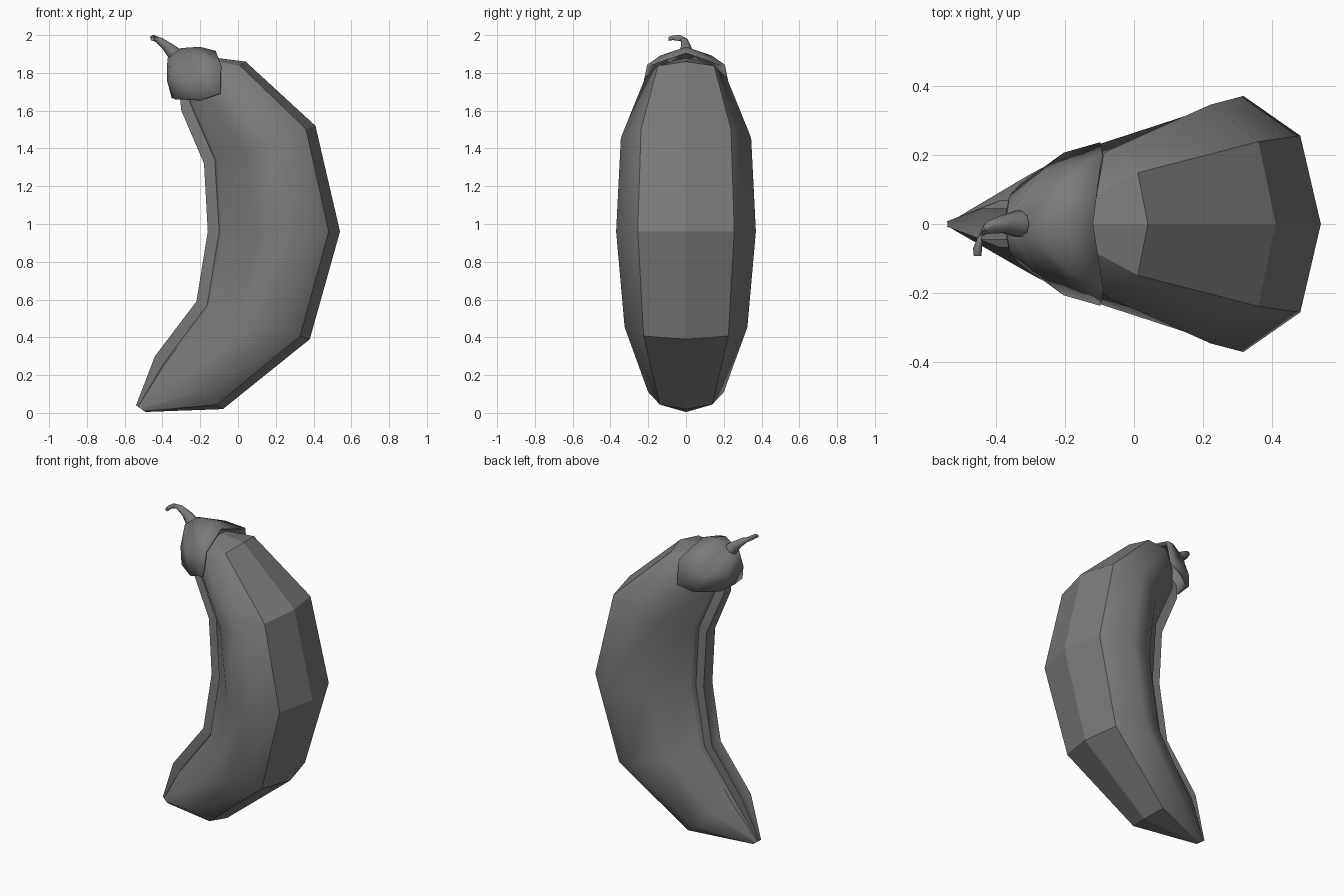
import bpy, bmesh, math
from mathutils import Vector

cube = bpy.data.objects.get("Cube")
if cube:
    bpy.data.objects.remove(cube)

grey = bpy.data.materials.new("mid grey")
grey.use_nodes = True
grey.diffuse_color = (0.2, 0.2, 0.2, 1)
grey.node_tree.nodes["Principled BSDF"].inputs["Base Color"].default_value = (0.2, 0.2, 0.2, 1)


def loft(name, rings, flat_columns=(), sharp_columns=(), cap_start=True, cap_end=True):
    """Skin closed rings of equal size; columns count round the ring."""
    bm = bmesh.new()
    rows = [[bm.verts.new(p) for p in ring] for ring in rings]
    n = len(rows[0])
    for a, b in zip(rows, rows[1:]):
        for k in range(n):
            j = (k + 1) % n
            face = bm.faces.new((a[k], a[j], b[j], b[k]))
            face.smooth = k not in flat_columns
        for k in sharp_columns:
            bm.edges.get((a[k], b[k])).smooth = False
    if cap_start:
        bm.faces.new(rows[0][::-1])
    if cap_end:
        bm.faces.new(rows[-1])
    bmesh.ops.recalc_face_normals(bm, faces=bm.faces)
    mesh = bpy.data.meshes.new(name)
    bm.to_mesh(mesh)
    bm.free()
    mesh.materials.append(grey)
    obj = bpy.data.objects.new(name, mesh)
    bpy.context.collection.objects.link(obj)
    return obj


# Pod body: faceted outer back, smooth cheeks, narrow raised seam on the inside
def pod_ring(ox, oz, ix, iz, width, seam):
    outer, inner = Vector((ox, 0, oz)), Vector((ix, 0, iz))
    length = (inner - outer).length
    groove = 1 - min(0.06 / length, 0.2)
    half = [(0.085, 0.69 * width), (0.32, width), (0.63, 0.7 * width),
            (groove - 0.015, seam * 1.5), (groove, seam * 0.9), (1, seam)]
    profile = [(0, 0)] + half + [(0.98, 0)] + [(t, -y) for t, y in reversed(half)]
    return [outer.lerp(inner, t) + Vector((0, y, 0)) for t, y in profile]


stations = [
    (-0.49, 0.005, -0.54, 0.04, 0.018, 0.008),
    (-0.08, 0.02, -0.44, 0.30, 0.20, 0.045),
    (0.38, 0.39, -0.22, 0.59, 0.325, 0.045),
    (0.54, 0.96, -0.16, 0.96, 0.37, 0.045),
    (0.41, 1.52, -0.18, 1.32, 0.345, 0.045),
    (0.04, 1.86, -0.30, 1.60, 0.215, 0.04),
    (-0.12, 1.88, -0.31, 1.70, 0.10, 0.025),
]
loft("pod_body", [pod_ring(*s) for s in stations],
     flat_columns=(0, 13), sharp_columns=(1, 13, 4, 10, 5, 9, 6, 8))


# Stem cap: draped rim rising to a thin neck
axis_side, across = Vector((0.8, 0, 0.6)), Vector((0, 1, 0))


def circle(centre, radius, side=axis_side, other=across, count=10):
    return [Vector(centre) + radius * (math.cos(a) * side + math.sin(a) * other)
            for a in (math.tau * k / count for k in range(count))]


rim_half = [(-0.09, 0.2, 1.84), (-0.095, 0.23, 1.69),
            (-0.2, 0.2, 1.655), (-0.325, 0.11, 1.66)]
rim = ([Vector((-0.12, 0, 1.91))] + [Vector(p) for p in rim_half]
       + [Vector((-0.345, 0, 1.67))]
       + [Vector((x, -y, z)) for x, y, z in reversed(rim_half)])
neck = circle((-0.335, 0, 1.9), 0.04)
heart = Vector((-0.2, 0, 1.75))
middle = [r.lerp(n, 0.45) for r, n in zip(rim, neck)]
middle = [p + (p - heart).normalized() * 0.015 for p in middle]
cap = loft("stem_cap", [rim, middle, neck], cap_start=False, cap_end=False)
shell = cap.modifiers.new("thickness", "SOLIDIFY")
shell.thickness = 0.014
shell.offset = 0

# Curled stem growing out of the cap
bend = Vector((0.5, 0.7, 0.3)).normalized()
loft("curled_stem", [
    circle((-0.325, 0, 1.89), 0.042),
    circle((-0.375, 0, 1.94), 0.027),
    circle((-0.42, -0.01, 1.975), 0.019),
    circle((-0.447, -0.035, 1.985), 0.015, bend, Vector((0, 0, 1))),
    circle((-0.452, -0.07, 1.986), 0.013, Vector((1, 0, 0)), Vector((0, 0, 1))),
    circle((-0.452, -0.092, 1.98), 0.011, Vector((1, 0, 0)), Vector((0, 0, 1))),
])
